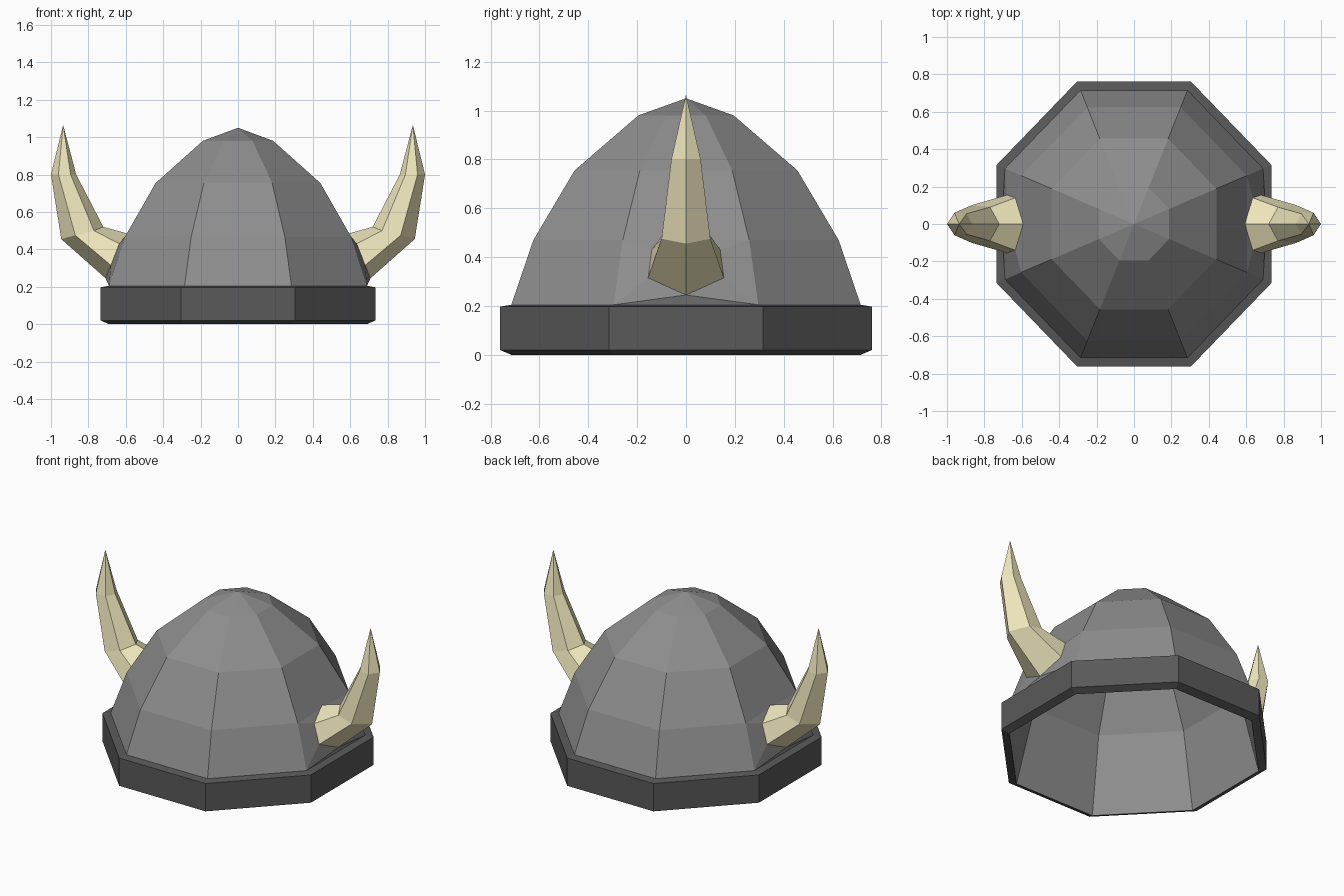
import bpy, math

if "Cube" in bpy.data.objects:
    bpy.data.objects.remove(bpy.data.objects["Cube"])

YS = 1.036                      # helmet is slightly longer front to back
C = math.cos(math.pi / 8)


def material(name, rgb):
    m = bpy.data.materials.new(name)
    m.diffuse_color = (*rgb, 1)
    m.use_nodes = True
    m.node_tree.nodes["Principled BSDF"].inputs["Base Color"].default_value = m.diffuse_color
    return m


def make(name, verts, faces, mat, mirror=False):
    me = bpy.data.meshes.new(name)
    me.from_pydata(verts, [], faces)
    me.materials.append(mat)
    ob = bpy.data.objects.new(name, me)
    bpy.context.collection.objects.link(ob)
    if mirror:
        ob.modifiers.new("mirror", 'MIRROR')
    return ob


def octagon(r, z):
    """Octagon with flats facing the axes; r = 0 gives a pole."""
    if r == 0:
        return [(0, 0, z)]
    angles = [(i + 0.5) * math.pi / 4 for i in range(8)]
    return [(r / C * math.cos(a), r / C * YS * math.sin(a), z) for a in angles]


def loft(rings, skip=()):
    """Join rings; skip holds (ring, side) pairs left open."""
    verts, faces, starts = [], [], []
    for ring in rings:
        starts.append(len(verts))
        verts += ring
    for k in range(len(rings) - 1):
        a, b, na, nb = starts[k], starts[k + 1], len(rings[k]), len(rings[k + 1])
        n = max(na, nb)
        for i in range(n):
            if (k, i) in skip:
                continue
            j = (i + 1) % n
            face = [a + i % na, a + j % na, b + j % nb, b + i % nb]
            faces.append(list(dict.fromkeys(face)))
    return verts, faces


steel = material("steel", (0.27, 0.27, 0.27))
dark = material("dark_steel", (0.1, 0.1, 0.1))
bone = material("bone", (0.85, 0.79, 0.5))

# Outer dome, left open on both sides for the horn sockets
dome = [(0.69, 0.205), (0.603, 0.47), (0.44, 0.755), (0.188, 0.98), (0, 1.05)]
make("dome", *loft([octagon(*p) for p in dome], skip={(0, 3), (0, 7)}), steel)

# Inside surface, facing inwards
lining = [(0, 1.03), (0.18, 0.965), (0.43, 0.745), (0.585, 0.47), (0.69, 0)]
make("lining", *loft([octagon(*p) for p in lining]), steel)

# Dark rim band with narrow chamfers
band = [(0.69, 0), (0.735, 0.02), (0.735, 0.197), (0.69, 0.205)]
make("rim_band", *loft([octagon(*p) for p in band]), dark)


def horn_ring(inner, upper, lower, outer):
    """Six-sided ring, symmetric in y."""
    def flip(p):
        return (p[0], -p[1], p[2])
    return [inner, flip(upper), flip(lower), outer, lower, upper]


# Curved horns
base = horn_ring((0.592, 0, 0.485), (0.635, 0.14, 0.43), (0.68, 0.155, 0.315), (0.708, 0, 0.245))
elbow = horn_ring((0.72, 0, 0.52), (0.77, 0.09, 0.50), (0.87, 0.10, 0.475), (0.945, 0, 0.455))
upper = horn_ring((0.865, 0, 0.80), (0.895, 0.055, 0.80), (0.96, 0.06, 0.80), (1.0, 0, 0.80))
make("horns", *loft([base, elbow, upper, [(0.935, 0, 1.065)]]), bone, mirror=True)

# Raised side panels that blend the dome into the horn bases
bottom, top = octagon(0.69, 0.205), octagon(0.603, 0.47)
corners = [bottom[7], bottom[0], top[0], top[7]]      # 6 to 9
panel = [(9, 6, 2, 1), (8, 5, 4, 7), (9, 1, 0), (0, 5, 8),
         (6, 3, 2), (6, 7, 3), (7, 4, 3)]
make("horn_sockets", base + corners, panel, steel, mirror=True)
